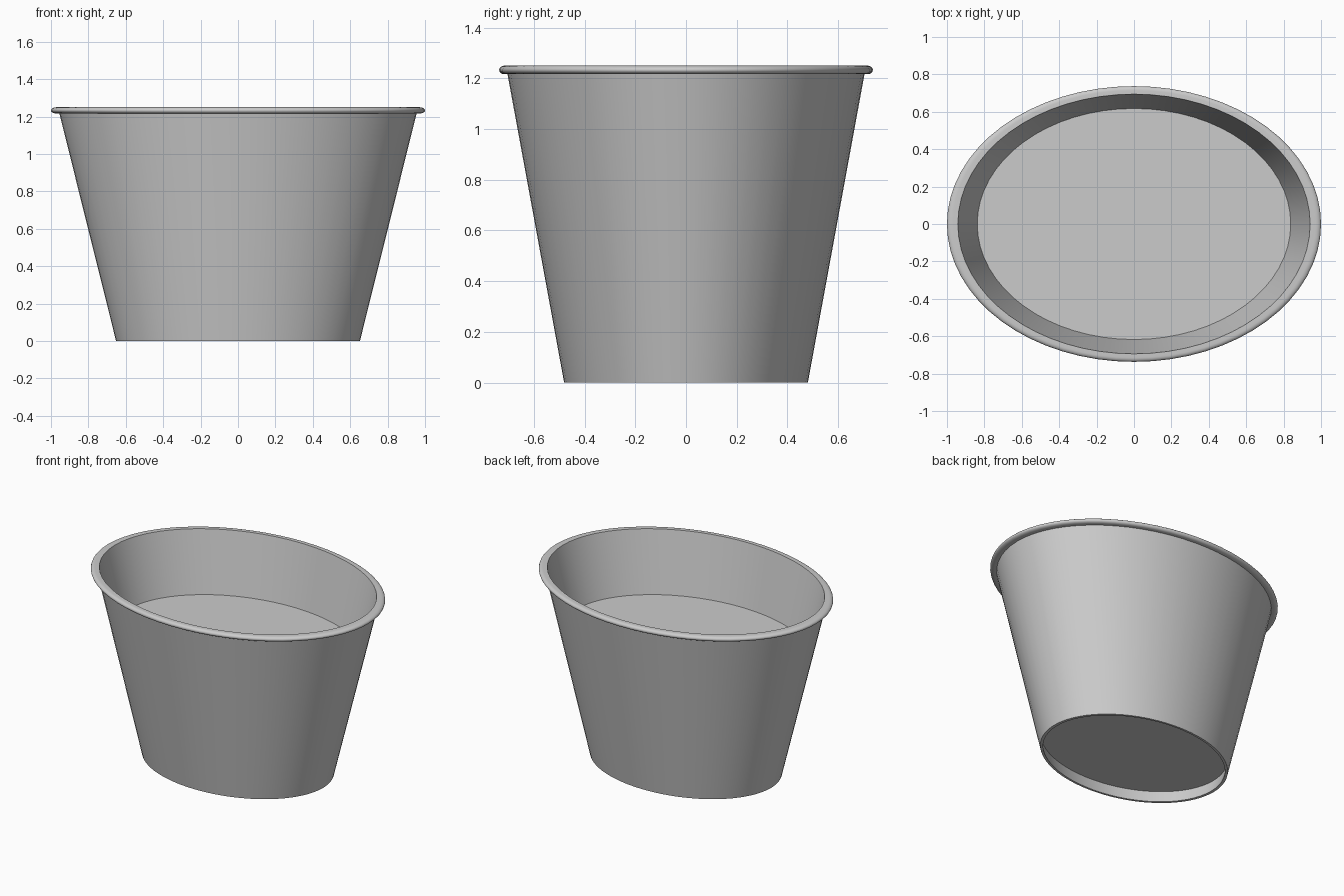
import bpy
import bmesh
from math import cos, sin, pi, radians

SIDES = 64
OVAL = 0.737  # depth of the oval relative to its width

cube = bpy.data.objects.get("Cube")
if cube:
    bpy.data.objects.remove(cube, do_unlink=True)

grey = bpy.data.materials.new("grey metal")
grey.use_nodes = True
colour = (0.6, 0.6, 0.6, 1)
grey.diffuse_color = colour
grey.node_tree.nodes["Principled BSDF"].inputs["Base Color"].default_value = colour


def oval_lathe(name, profile):
    """Sweep an open (radius, z) profile round an oval and cap both ends."""
    bm = bmesh.new()
    angles = [2 * pi * i / SIDES for i in range(SIDES)]
    rings = [[bm.verts.new((r * cos(a), r * OVAL * sin(a), z)) for a in angles]
             for r, z in profile]
    bm.faces.new(rings[0])
    bm.faces.new(rings[-1])
    for low, high in zip(rings, rings[1:]):
        for i in range(SIDES):
            j = (i + 1) % SIDES
            bm.faces.new((low[i], low[j], high[j], high[i]))
    bmesh.ops.recalc_face_normals(bm, faces=bm.faces)
    mesh = bpy.data.meshes.new(name)
    bm.to_mesh(mesh)
    bm.free()
    mesh.materials.append(grey)
    obj = bpy.data.objects.new(name, mesh)
    bpy.context.collection.objects.link(obj)
    bpy.ops.object.select_all(action='DESELECT')
    obj.select_set(True)
    bpy.context.view_layer.objects.active = obj
    bpy.ops.object.shade_smooth_by_angle(angle=radians(35))


# Recessed underside, foot and tapered outer wall
outside = [(0.648, 0.08), (0.632, 0.0), (0.652, 0.0), (0.955, 1.216)]

# Rolled rim: rounded outer edge with a flat top running to the inner wall
bead = [-pi / 2 + pi * i / 10 for i in range(11)]
rim = [(0.970 + 0.030 * cos(a), 1.233 + 0.017 * sin(a)) for a in bead]

# Inner wall down to the raised floor
inside = [(0.942, 1.25), (0.838, 0.835)]

oval_lathe("oval_tub", outside + rim + inside)
